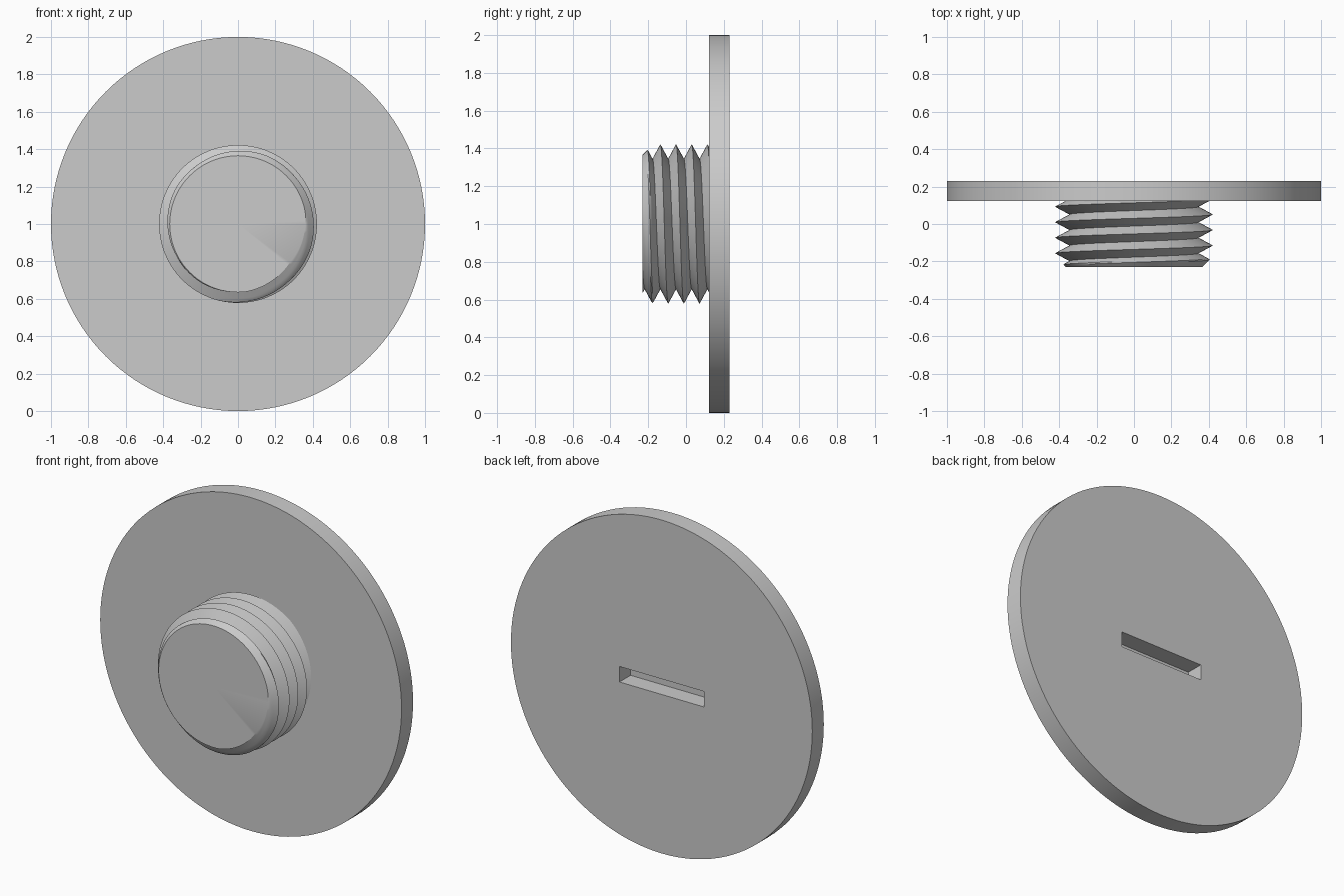
import bpy, bmesh
from math import cos, sin, tau, pi, floor, ceil
from mathutils import Matrix

if "Cube" in bpy.data.objects:
    bpy.data.objects.remove(bpy.data.objects["Cube"])

FRONT, PLATE, BACK, MID = -0.231, 0.122, 0.231, 1.0
PITCH, ROOT, CREST, SEGMENTS = 0.083, 0.345, 0.422, 128

grey = bpy.data.materials.new("plain_grey")
grey.use_nodes = True
grey.diffuse_color = (0.6, 0.6, 0.6, 1)
grey.node_tree.nodes["Principled BSDF"].inputs["Base Color"].default_value = (0.6, 0.6, 0.6, 1)


def make_object(name, bm):
    bmesh.ops.recalc_face_normals(bm, faces=bm.faces)
    mesh = bpy.data.meshes.new(name)
    bm.to_mesh(mesh)
    bm.free()
    mesh.materials.append(grey)
    obj = bpy.data.objects.new(name, mesh)
    bpy.context.collection.objects.link(obj)
    return obj


def smooth(obj):
    bpy.ops.object.select_all(action="DESELECT")
    obj.select_set(True)
    bpy.context.view_layer.objects.active = obj
    bpy.ops.object.shade_smooth_by_angle(angle=pi / 6)


# Round cover plate
bm = bmesh.new()
bmesh.ops.create_cone(bm, cap_ends=True, segments=SEGMENTS, radius1=1, radius2=1, depth=BACK - PLATE)
bm.transform(Matrix.Translation((0, (PLATE + BACK) / 2, MID)) @ Matrix.Rotation(pi / 2, 4, "X"))
plate = make_object("cover_plate", bm)

# Screwdriver slot cut in the back
bm = bmesh.new()
bmesh.ops.create_cube(bm, size=1)
bm.transform(Matrix.Translation((0, BACK, MID)) @ Matrix.Diagonal((0.56, 0.21, 0.093, 1)))
cutter = make_object("slot_cutter", bm)
cutter.hide_render = True
cut = plate.modifiers.new("slot", "BOOLEAN")
cut.object, cut.operation, cut.solver = cutter, "DIFFERENCE", "EXACT"
bpy.context.view_layer.objects.active = plate
bpy.ops.object.modifier_apply(modifier=cut.name)
bpy.data.objects.remove(cutter)
smooth(plate)


# Threaded stud: V thread following a helix, with a chamfered front end
def stud_radius(y, helix_y):
    turn = (y - helix_y) / PITCH
    off_crest = abs(turn - round(turn)) * 2
    thread = CREST - (CREST - ROOT) * off_crest
    return min(thread, 0.365 + y - FRONT)


bm = bmesh.new()
STEPS = 12
end = PLATE + 0.002
rows = []
for k in range(-6 * STEPS, 2 * STEPS + 1):
    row = []
    for i in range(SEGMENTS + 1):
        a = tau * i / SEGMENTS
        helix_y = 0.134 - PITCH * i / SEGMENTS
        y = min(max(helix_y + PITCH * k / STEPS, FRONT), end)
        r = stud_radius(y, helix_y)
        row.append(bm.verts.new((r * cos(a), y, MID + r * sin(a))))
    rows.append(row)
for y, place in ((FRONT, 0), (end, len(rows) + 1)):
    rows.insert(place, [bm.verts.new((0, y, MID)) for i in range(SEGMENTS + 1)])
for low, high in zip(rows, rows[1:]):
    for i in range(SEGMENTS):
        bm.faces.new((low[i], low[i + 1], high[i + 1], high[i]))
bmesh.ops.remove_doubles(bm, verts=bm.verts, dist=0.00005)
bmesh.ops.dissolve_degenerate(bm, edges=bm.edges, dist=0.00005)
smooth(make_object("threaded_stud", bm))
